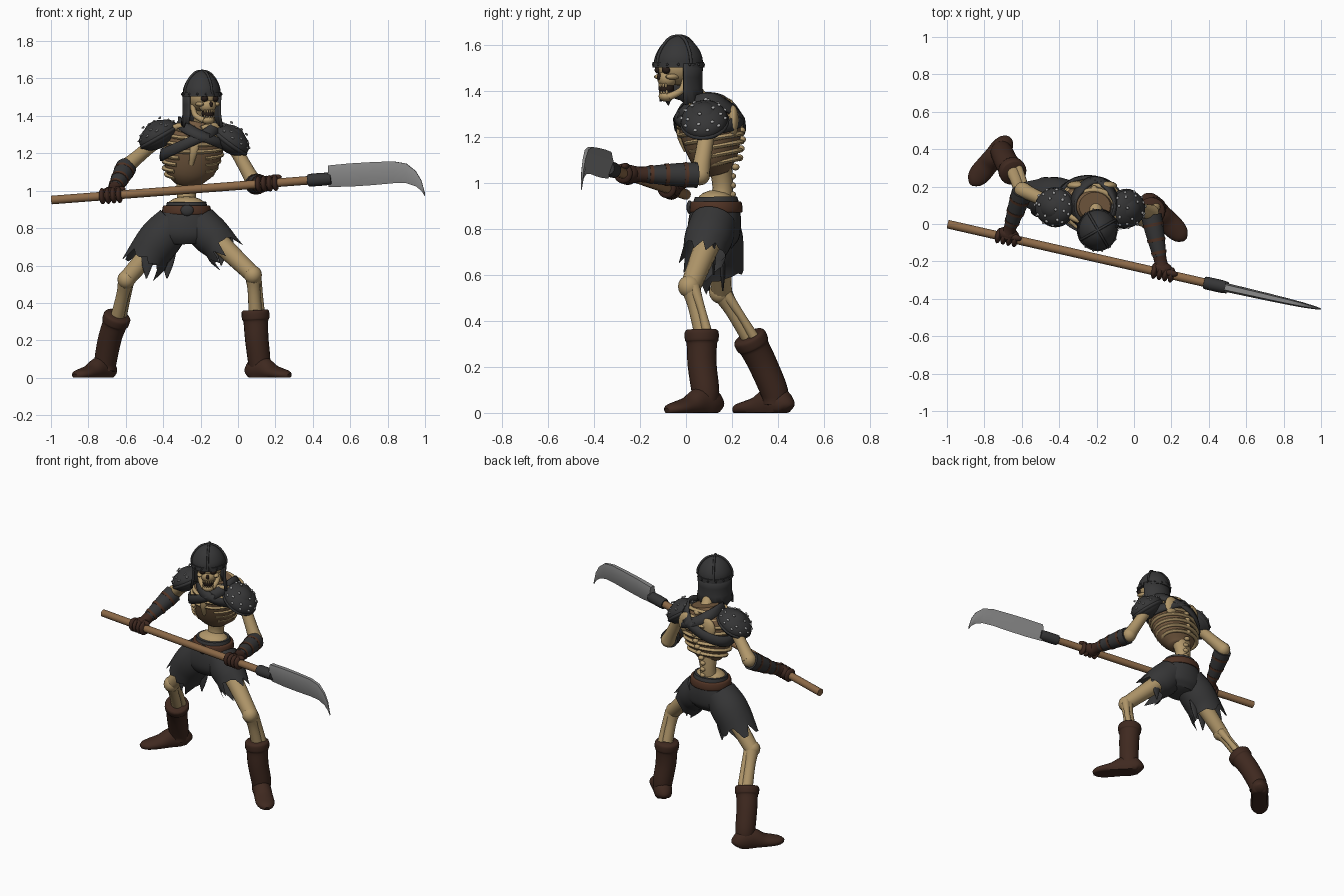
import bpy, bmesh, math, random
from mathutils import Vector, Matrix

if "Cube" in bpy.data.objects:
    bpy.data.objects.remove(bpy.data.objects["Cube"])

random.seed(4)
V = Vector


def mat(name, r, g, b):
    m = bpy.data.materials.new(name)
    m.diffuse_color = (r, g, b, 1)
    m.use_nodes = True
    m.node_tree.nodes["Principled BSDF"].inputs["Base Color"].default_value = m.diffuse_color
    return m


BONE = mat("bone", .44, .31, .145)
HOLLOW = mat("rib shadow", .17, .10, .05)
DARK = mat("dark leather", .037, .037, .038)
BOOT = mat("boot leather", .050, .022, .014)
GLOVE = mat("glove leather", .048, .021, .014)
BELT = mat("belt leather", .080, .033, .018)
WOOD = mat("pole wood", .27, .145, .065)
STEEL = mat("blade steel", .25, .25, .25)
STUD = mat("stud metal", .36, .36, .36)
BLACK = mat("hollow black", .02, .012, .009)


def finish(name, bm, m, solid=0):
    bmesh.ops.recalc_face_normals(bm, faces=bm.faces[:])
    for v in bm.verts:
        v.co.z = max(v.co.z, 0)
    for f in bm.faces:
        f.smooth = True
    me = bpy.data.meshes.new(name)
    bm.to_mesh(me)
    bm.free()
    me.materials.append(m)
    me.set_sharp_from_angle(angle=math.radians(50))
    ob = bpy.data.objects.new(name, me)
    bpy.context.collection.objects.link(ob)
    if solid:
        mod = ob.modifiers.new("thickness", 'SOLIDIFY')
        mod.thickness = solid
        mod.offset = 0
    return ob


def skin(bm, rings, closed=True):
    n = len(rings[0])
    for a, b in zip(rings, rings[1:]):
        for i in range(n if closed else n - 1):
            j = (i + 1) % n
            bm.faces.new((a[i], a[j], b[j], b[i]))


def tube(name, pts, m, side=(1, 0, 0), n=16, sub=4, rag=0):
    """Smooth sweep through (x, y, z, rx[, ry]) points; rag gives an open torn end."""
    p = [tuple(q) if len(q) == 5 else tuple(q) + (q[3],) for q in pts]
    rows = []
    for i in range(len(p) - 1):
        a, b, c, d = p[max(i - 1, 0)], p[i], p[i + 1], p[min(i + 2, len(p) - 1)]
        for k in range(sub):
            t = k / sub
            rows.append([.5 * (2 * y + (z - x) * t + (2 * x - 5 * y + 4 * z - w) * t * t
                               + (3 * y - x - 3 * z + w) * t ** 3) for x, y, z, w in zip(a, b, c, d)])
    rows.append(p[-1])
    bm, rings = bmesh.new(), []
    for i, r in enumerate(rows):
        t = (V(rows[min(i + 1, len(rows) - 1)][:3]) - V(rows[max(i - 1, 0)][:3])).normalized()
        u = V(side) - t * t.dot(V(side))
        u.normalize()
        w = t.cross(u)
        ring = []
        for k in range(n):
            a = 2 * math.pi * k / n
            co = V(r[:3]) + u * r[3] * math.cos(a) + w * r[4] * math.sin(a)
            if rag and i == len(rows) - 1:
                co += t * rag * random.choice((0, .1, .3, 1)) + V((0, 0, -.02))
            ring.append(bm.verts.new(co))
        rings.append(ring)
    skin(bm, rings)
    bm.faces.new(rings[0])
    if not rag:
        bm.faces.new(rings[-1])
    return finish(name, bm, m)


def ell(name, loc, radii, m, axes=None, seg=16):
    """Ellipsoid; axes is a 3x3 matrix whose columns are its own axes."""
    bm = bmesh.new()
    M = Matrix.Translation(V(loc)) @ (axes or Matrix.Identity(3)).to_4x4() @ Matrix.Diagonal((*radii, 1))
    bmesh.ops.create_uvsphere(bm, u_segments=seg, v_segments=max(seg // 2, 6), radius=1, matrix=M)
    return finish(name, bm, m)


def frame(x, y):
    x = V(x).normalized()
    z = x.cross(V(y)).normalized()
    return Matrix((x, z.cross(x), z)).transposed()


def along(a, b, t):
    return tuple(V(a).lerp(V(b), t))


# Polearm: shaft, socket and curved blade
def P(x):
    return (x, -.2275 * (x + 1), .95 + .0766 * (x + 1))


pole_dir = V(P(1)) - V(P(0))
tube("pole", [(*P(-.995), .023), (*P(.4), .023)], WOOD, (0, 0, 1))
tube("blade_socket", [(*P(.375), .03), (*P(.39), .034), (*P(.47), .034), (*P(.5), .03)], DARK, (0, 0, 1))
bm, rings = bmesh.new(), []
out = V((.2275, 1, 0)).normalized()
for x, top, bot, t in [(.485, 1.135, 1.02, .024), (.6, 1.146, 1.022, .022), (.72, 1.153, 1.03, .02),
                       (.83, 1.157, 1.04, .017), (.9, 1.145, 1.04, .014), (.95, 1.105, 1.024, .01),
                       (.98, 1.055, 1.0, .007), (1.0, .985, .968, .003)]:
    y = P(x)[1]
    rings.append([bm.verts.new(V((x, y, z)) + out * s) for z, s in
                  [(top, t * .6), (top * .6 + bot * .4, t), (bot, 0), (top * .6 + bot * .4, -t), (top, -t * .6)]])
skin(bm, rings)
bm.faces.new(rings[0])
bm.faces.new(rings[-1])
finish("blade", bm, STEEL)

# Ribcage core, ribs, sternum and spine
CORE = [(-.265, .14, 1.04, .075, .055), (-.26, .125, 1.1, .13, .10), (-.24, .11, 1.2, .152, .13),
        (-.225, .10, 1.28, .148, .13), (-.21, .095, 1.37, .085, .075)]
tube("ribcage_core", CORE, HOLLOW, n=24)


def prof(z):
    z = min(max(z, CORE[0][2]), CORE[-1][2])
    for a, b in zip(CORE, CORE[1:]):
        if z <= b[2]:
            t = (z - a[2]) / (b[2] - a[2])
            return [p + (q - p) * t for p, q in zip(a, b)]


for k in range(8):
    z0 = 1.085 + k * .036
    gap = .75 - .09 * k if k < 4 else .1
    pts = []
    for i in range(25):
        a = -math.pi / 2 + gap + (2 * math.pi - 2 * gap) * i / 24
        z = z0 + .022 * math.sin(a)
        c = prof(z)
        pts.append((c[0] + (c[3] + .004) * math.cos(a), c[1] + (c[4] + .004) * math.sin(a), z, .011, .014))
    tube("rib", pts, BONE, (0, 0, 1), n=8, sub=1)
tube("sternum", [(-.25, .0, 1.14, .012, .01), (-.235, -.03, 1.22, .022, .012), (-.215, -.015, 1.32, .03, .012)], BONE)
tube("lower_spine", [(-.275, .15, .9, .06, .05), (-.275, .16, .98, .05, .045), (-.265, .15, 1.08, .07, .05)], BONE)
tube("neck", [(-.215, .10, 1.32, .045), (-.2, .05, 1.38, .036), (-.195, -.01, 1.46, .036)], BONE)
for k in range(11):
    z = .95 + k * .04
    c = prof(z)
    ell("vertebra", (c[0], c[1] + c[4] + .005, z), (.02, .018, .015), BONE, seg=10)
ell("pelvis_bone", (-.275, .13, .925), (.10, .08, .045), BONE)

# Shoulders: collarbones, shoulder blades and studded pauldrons
for s, sh, pc, nrm in [(-1, (-.42, .10, 1.28), (-.425, .09, 1.298), (-.5, 0, .87)),
                       (1, (-.04, .10, 1.27), (-.04, .08, 1.273), (.6, -.1, .8))]:
    tube("collarbone", [(-.215 + s * .02, .0, 1.33, .017), (-.22 + s * .1, .03, 1.345, .017), (*sh, .025)], BONE, (0, 0, 1))
    ell("shoulder_blade", (-.225 + s * .08, .205, 1.27), (.055, .025, .07), BONE)
    ax = frame(nrm, (0, 1, 0))
    R = (.07, .102, .113)
    ell("pauldron", pc, R, DARK, ax, 28)
    ell("pauldron_rim", V(pc) - V(nrm) * .012, (.03, .108, .119), DARK, ax, 28)
    ell("pauldron_cap", V(pc) + V(nrm) * .02, (.058, .07, .075), DARK, ax, 24)
    for polar, count in [(28, 4), (50, 8), (70, 11)]:
        for i in range(count):
            p, a = math.radians(polar), 2 * math.pi * i / count + polar
            d = V((R[0] * math.cos(p), R[1] * math.sin(p) * math.cos(a), R[2] * math.sin(p) * math.sin(a)))
            if polar == 28:
                d.x += .014
            ell("pauldron_stud", V(pc) + ax @ d, (.006, .009, .009), STUD, ax, 8)

# Crossed chest straps wrapped around the ribcage
for name, s, mid, amp, width in [("main_strap", 1, 1.275, .085, .032), ("second_strap", -1, 1.305, .065, .026)]:
    bm, rings = bmesh.new(), []
    for i in range(40):
        a = 2 * math.pi * i / 40
        z = mid + s * amp * math.cos(a)
        row = []
        for dz in (-width, 0, width):
            c = prof(z + dz)
            row.append(bm.verts.new((c[0] + (c[3] + .02) * math.cos(a), c[1] + (c[4] + .02) * math.sin(a), z + dz)))
        rings.append(row)
    skin(bm, rings + [rings[0]], False)
    finish(name, bm, DARK, .014)

# Skull turned toward the blade
F, S, H = V((.5, -.866, 0)), V((.866, .5, 0)), V((-.192, -.032, 0))
hx = frame(S, F)


def head(f, s, z):
    return H + F * f + S * s + V((0, 0, z))


ell("cranium", head(0, 0, 1.505), (.083, .094, .08), BONE, hx, 24)
ell("upper_jaw", head(.058, 0, 1.455), (.048, .043, .04), BONE, hx)
ell("mouth", head(.062, 0, 1.412), (.034, .035, .03), BLACK, hx)
ell("chin", head(.062, 0, 1.378), (.036, .034, .024), BONE, hx)
ell("nose_hole", head(.096, 0, 1.462), (.010, .012, .016), BLACK, hx, 10)
for s in (-1, 1):
    ell("eye_socket", head(.08, s * .032, 1.493), (.02, .02, .018), BLACK, hx, 12)
    ell("cheekbone", head(.06, s * .05, 1.463), (.018, .035, .013), BONE, hx, 12)
    tube("jaw_side", [(*head(.0, s * .058, 1.46), .014), (*head(.015, s * .052, 1.405), .015),
                      (*head(.065, s * .025, 1.375), .016)], BONE, S, n=10)
    for k in range(3):
        ell("tooth", head(.092 - k * .006, s * (.006 + k * .011), 1.425), (.005, .006, .011), BONE, hx, 8)
        ell("lower_tooth", head(.088 - k * .006, s * (.006 + k * .011), 1.396), (.005, .006, .010), BONE, hx, 8)

# Helmet with brow band, ridges, rivets and neck curtain
tube("helmet", [(-.194, -.033, 1.51, .1, .107), (-.194, -.033, 1.55, .098, .103), (-.194, -.035, 1.595, .076, .08),
                (-.194, -.037, 1.628, .042, .045), (-.194, -.038, 1.643, .008, .008)], DARK, n=32)
tube("brow_band", [(-.194, -.033, 1.503, .106, .113), (-.194, -.033, 1.528, .105, .112)], DARK, n=32)
for d in (F, S):
    arc = [(.107, 1.52), (.102, 1.555), (.079, 1.598), (.044, 1.631), (0, 1.64)]
    line = [(*(H + d * r + V((0, 0, z))), .007) for r, z in arc]
    line += [(*(H - d * r + V((0, 0, z))), .007) for r, z in arc[-2::-1]]
    tube("helmet_ridge", line, DARK, d.cross(V((0, 0, 1))), n=8)
for i in range(14):
    a = 2 * math.pi * i / 14
    ell("helmet_rivet", (-.194 + .106 * math.cos(a), -.033 + .113 * math.sin(a), 1.516), (.006,) * 3, DARK, seg=8)
bm, rings = bmesh.new(), []
for i in range(29):
    a = math.radians(72 + 216 * i / 28)
    d = F * math.cos(a) + S * math.sin(a)
    low = 1.355 + random.uniform(-.02, .02)
    rings.append([bm.verts.new(H + d * r + V((0, 0, z))) for r, z in
                  [(.1, 1.52), (.098, 1.46), (.098, 1.41), (.108, low)]])
skin(bm, rings, False)
finish("neck_curtain", bm, DARK, .012)

# Arms, bracers and gloved hands gripping the pole
for sh, el, gx in [((-.42, .10, 1.28), (-.595, .18, 1.13), -.68), ((-.04, .10, 1.27), (.09, .06, 1.035), .155)]:
    g = P(gx)
    tube("upper_arm", [(*sh, .045), (*along(sh, el, .3), .036), (*along(sh, el, .75), .038), (*el, .045)], BONE, (0, 1, 0))
    ell("elbow", el, (.045, .045, .045), BONE)
    tube("forearm", [(*el, .035), (*along(el, g, .8), .026)], BONE)
    tube("bracer", [(*along(el, g, .04), .056), (*along(el, g, .3), .051), (*along(el, g, .72), .036)], DARK)
    for t, r in [(.2, .056), (.45, .05), (.66, .042)]:
        tube("bracer_strap", [(*along(el, g, t - .025), r), (*along(el, g, t + .025), r - .002)], BELT)
    tube("glove_cuff", [(*along(el, g, .7), .036), (*along(el, g, .82), .034), (*along(el, g, .95), .042)], GLOVE)
    ax = frame(pole_dir, (0, 1, 0))
    ell("palm", along(el, g, .93), (.058, .04, .04), GLOVE, ax)
    for k in range(4):
        ell("finger", P(gx + (k - 1.5) * .03), (.018, .042, .044), GLOVE, ax)
    ell("thumb", V(P(gx + .045)) + V((0, .01, .03)), (.035, .018, .016), GLOVE, ax)

# Shorts, belt and buckle
tube("shorts_hips", [(-.275, .13, .94, .105, .092), (-.275, .13, .9, .118, .104), (-.277, .125, .83, .16, .115),
                     (-.28, .12, .76, .17, .11), (-.28, .12, .715, .12, .08)], DARK, n=28)
tube("shorts_right_leg", [(-.34, .13, .83, .10), (-.41, .135, .75, .115), (-.475, .14, .665, .11)], DARK, n=22, rag=.09)
tube("shorts_left_leg", [(-.21, .12, .83, .10), (-.15, .1, .765, .105), (-.095, .08, .715, .095)], DARK, n=22, rag=.08)
for x, y, z in [(-.49, .10, .53), (-.38, .16, .53), (-.09, .12, .60)]:
    tube("torn_strip", [(x + .01, y, z + .17, .045, .012), (x + .005, y, z + .08, .03, .01), (x, y, z, .003, .003)], DARK)
tube("belt", [(-.275, .13, .872, .128, .113), (-.275, .13, .882, .132, .117), (-.275, .13, .912, .128, .113),
              (-.275, .13, .92, .122, .108)], BELT, n=28, sub=2)
ell("buckle", (-.272, .016, .895), (.035, .014, .03), DARK)

# Legs and boots
for hip, knee, cuff, shaft, heel, d in [
        ((-.36, .13, .80), (-.597, .155, .525), (-.643, .272, .335),
         [(-.685, .335, .21), (-.708, .385, .09)], (-.71, .405), (-.64, -.77)),
        ((-.18, .12, .80), (.08, .02, .55), (.092, .068, .362),
         [(.10, .07, .21), (.113, .085, .09)], (.10, .10), (.69, -.73))]:
    tube("thigh", [(*hip, .06), (*along(hip, knee, .5), .052), (*along(hip, knee, .85), .047), (*knee, .045)], BONE)
    ell("knee", V(knee) + V((0, -.005, 0)), (.048, .05, .05), BONE)
    k, c = V(knee), V(cuff)
    tube("shin", [(*k, .045), (*along(k, c, .4), .034), (*c, .036)], BONE)
    off = V((.028, .022, 0))
    tube("calf_bone", [(*(k + off * .6), .028), (*along(k + off, c + off, .5), .018), (*(c + off), .022)], BONE, n=10)
    (a, b) = shaft
    tube("boot_shaft", [(*cuff, .066), (*along(cuff, a, .08), .074), (*along(cuff, a, .3), .073),
                        (*along(cuff, a, .42), .066), (*a, .063), (*b, .06), (b[0], b[1], .03, .05)], BOOT, n=20)
    tube("boot_foot", [(heel[0] + d[0] * t, heel[1] + d[1] * t, h * .6, w, h) for t, w, h in
                       [(-.055, .02, .025), (-.042, .045, .045), (0, .056, .07), (.06, .055, .068), (.12, .057, .045),
                        (.18, .057, .033), (.225, .043, .025), (.25, .015, .014)]], BOOT, (-d[1], d[0], 0), n=20)
